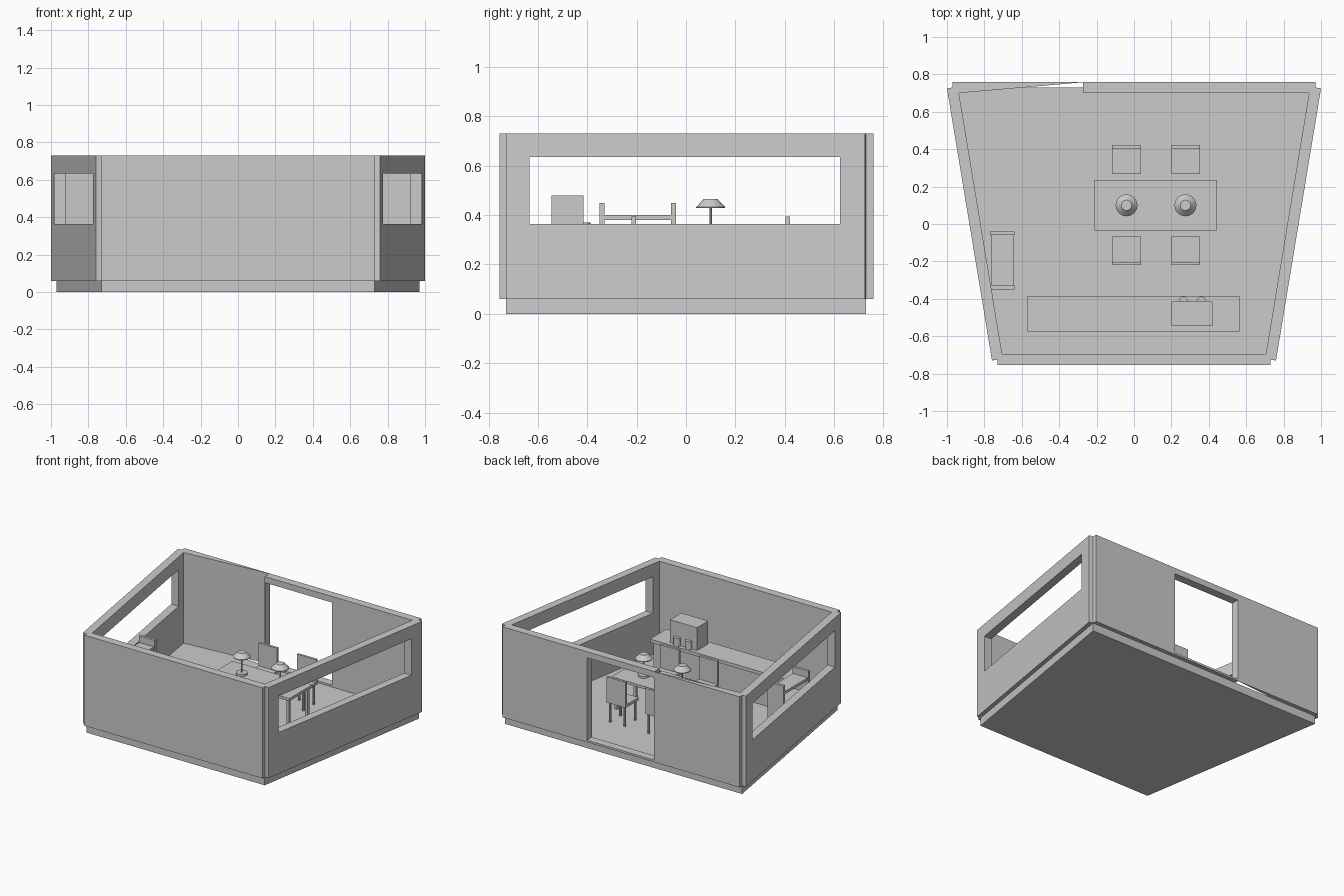
import bpy
import bmesh
import math

cube = bpy.data.objects.get("Cube")
if cube:
    bpy.data.objects.remove(cube, do_unlink=True)

GREY = (0.6, 0.6, 0.6, 1.0)
grey = bpy.data.materials.new("light_grey")
grey.diffuse_color = GREY
grey.use_nodes = True
grey.node_tree.nodes["Principled BSDF"].inputs["Base Color"].default_value = GREY

FLOOR, TOP = 0.06, 0.73


def finish(bm, name):
    bmesh.ops.recalc_face_normals(bm, faces=bm.faces[:])
    mesh = bpy.data.meshes.new(name)
    bm.to_mesh(mesh)
    bm.free()
    mesh.materials.append(grey)
    obj = bpy.data.objects.new(name, mesh)
    bpy.context.collection.objects.link(obj)
    return obj


def add_prism(bm, plan, z0, z1):
    """Extrude a plan outline upward from z0 to z1."""
    face = bm.faces.new([bm.verts.new((x, y, z0)) for x, y in plan])
    up = bmesh.ops.extrude_face_region(bm, geom=[face], use_keep_orig=True)
    for v in up["geom"]:
        if isinstance(v, bmesh.types.BMVert):
            v.co.z = z1


def add_box(bm, x0, x1, y0, y1, z0, z1):
    add_prism(bm, [(x0, y0), (x1, y0), (x1, y1), (x0, y1)], z0, z1)


def add_cone(bm, x, y, r0, r1, z0, z1, sides=16):
    cone = bmesh.ops.create_cone(bm, cap_ends=True, segments=sides,
                                 radius1=r0, radius2=r1, depth=z1 - z0)
    bmesh.ops.translate(bm, verts=cone["verts"], vec=(x, y, (z0 + z1) / 2))


def smooth(obj):
    bpy.ops.object.select_all(action="DESELECT")
    obj.select_set(True)
    bpy.context.view_layer.objects.active = obj
    bpy.ops.object.shade_smooth_by_angle(angle=math.radians(35))


# Floor slab
bm = bmesh.new()
add_prism(bm, [(-0.73, -0.73), (0.73, -0.73), (0.97, 0.73), (-0.97, 0.73)], 0, FLOOR)
finish(bm, "floor_slab")

# Front wall
bm = bmesh.new()
add_prism(bm, [(-0.73, -0.755), (0.73, -0.755), (0.73, -0.725),
               (0.705, -0.695), (-0.705, -0.695), (-0.73, -0.725)], FLOOR, TOP)
finish(bm, "front_wall")


# Side walls, each with one long window opening
def outer(y):
    return (0.88 + 0.1655 * y, y)


def inner(y):
    return (0.82 + 0.1655 * y, y)


WIN0, WIN1 = -0.635, 0.625
front_end = [(0.73, -0.725), outer(-0.73)]
back_end = [outer(0.725), (0.97, 0.73)]
full = front_end + back_end + [inner(0.70), inner(-0.695)]
near = front_end + [outer(WIN0), inner(WIN0), inner(-0.695)]
far = [outer(WIN1)] + back_end + [inner(0.70), inner(WIN1)]
for name, side in (("left_wall", 1), ("right_wall", -1)):
    bm = bmesh.new()
    for plan, z0, z1 in ((full, FLOOR, 0.365), (full, 0.635, TOP),
                         (near, 0.365, 0.635), (far, 0.365, 0.635)):
        add_prism(bm, [(side * x, y) for x, y in plan], z0, z1)
    # Merge the stacked pieces into one shell
    finish(bm, name)

# Back wall: full-thickness part, tapered part, and the doorway between
DOOR0, DOOR1 = -0.27, 0.28
bm = bmesh.new()
add_prism(bm, [(DOOR1, 0.70), (0.936, 0.70), (0.97, 0.73), (0.97, 0.76), (DOOR1, 0.76)],
          FLOOR, TOP)
add_prism(bm, [(-0.97, 0.73), (-0.936, 0.70), (DOOR0, 0.758), (DOOR0, 0.76), (-0.97, 0.76)],
          FLOOR, TOP)
finish(bm, "back_wall")
bm = bmesh.new()
add_box(bm, DOOR0, DOOR1, 0.70, 0.76, 0.685, TOP)
add_box(bm, DOOR0, DOOR1, 0.70, 0.76, FLOOR, 0.075)
add_box(bm, DOOR0 - 0.004, DOOR0, 0.70, 0.76, FLOOR, TOP)
finish(bm, "door_frame")

# Serving counter with a machine and two cups
bm = bmesh.new()
add_box(bm, -0.57, 0.565, -0.575, -0.385, 0.285, 0.31)
add_box(bm, -0.55, 0.545, -0.56, -0.40, FLOOR, 0.285)
finish(bm, "counter")
bm = bmesh.new()
add_box(bm, 0.20, 0.42, -0.545, -0.415, 0.31, 0.48)
finish(bm, "counter_machine")
bm = bmesh.new()
for x in (0.265, 0.36):
    add_cone(bm, x, -0.413, 0.025, 0.025, 0.31, 0.37)
smooth(finish(bm, "cups"))

# Dining table
bm = bmesh.new()
add_box(bm, -0.21, 0.445, -0.035, 0.235, 0.28, 0.30)
for x in (-0.185, 0.42):
    for y in (-0.01, 0.21):
        add_box(bm, x - 0.01, x + 0.01, y - 0.01, y + 0.01, FLOOR, 0.28)
finish(bm, "dining_table")

# Table lamps and place mats
for number, x in enumerate((-0.04, 0.275), 1):
    bm = bmesh.new()
    add_cone(bm, x, 0.10, 0.04, 0.04, 0.30, 0.315)
    add_cone(bm, x, 0.10, 0.005, 0.005, 0.315, 0.44, 8)
    add_cone(bm, x, 0.10, 0.059, 0.059, 0.428, 0.433)
    add_cone(bm, x, 0.10, 0.059, 0.028, 0.433, 0.465)
    smooth(finish(bm, f"table_lamp_{number}"))
    bm = bmesh.new()
    add_box(bm, x - 0.055, x + 0.055, -0.02, 0.05, 0.30, 0.306)
    finish(bm, f"place_mat_{number}")


# Chairs facing the table from both sides
def chair(name, x, y, back):
    bm = bmesh.new()
    h = 0.077
    add_box(bm, x - h, x + h, y - h, y + h, 0.205, 0.225)
    edge = sorted((y + back * h, y + back * (h - 0.018)))
    add_box(bm, x - h, x + h, edge[0], edge[1], 0.225, 0.395)
    for dx in (-0.06, 0.06):
        for dy in (-0.06, 0.06):
            add_cone(bm, x + dx, y + dy, 0.009, 0.009, FLOOR, 0.205, 8)
    smooth(finish(bm, name))


for number, x in enumerate((-0.04, 0.277), 1):
    chair(f"back_chair_{number}", x, 0.345, 1)
    chair(f"front_chair_{number}", x, -0.143, -1)

# Shelf rack against the right wall
bm = bmesh.new()
for y in (-0.35, -0.06):
    add_box(bm, -0.77, -0.64, y, y + 0.02, FLOOR, 0.45)
for z in (0.16, 0.27, 0.38):
    add_box(bm, -0.765, -0.645, -0.33, -0.06, z, z + 0.02)
finish(bm, "shelf_rack")
